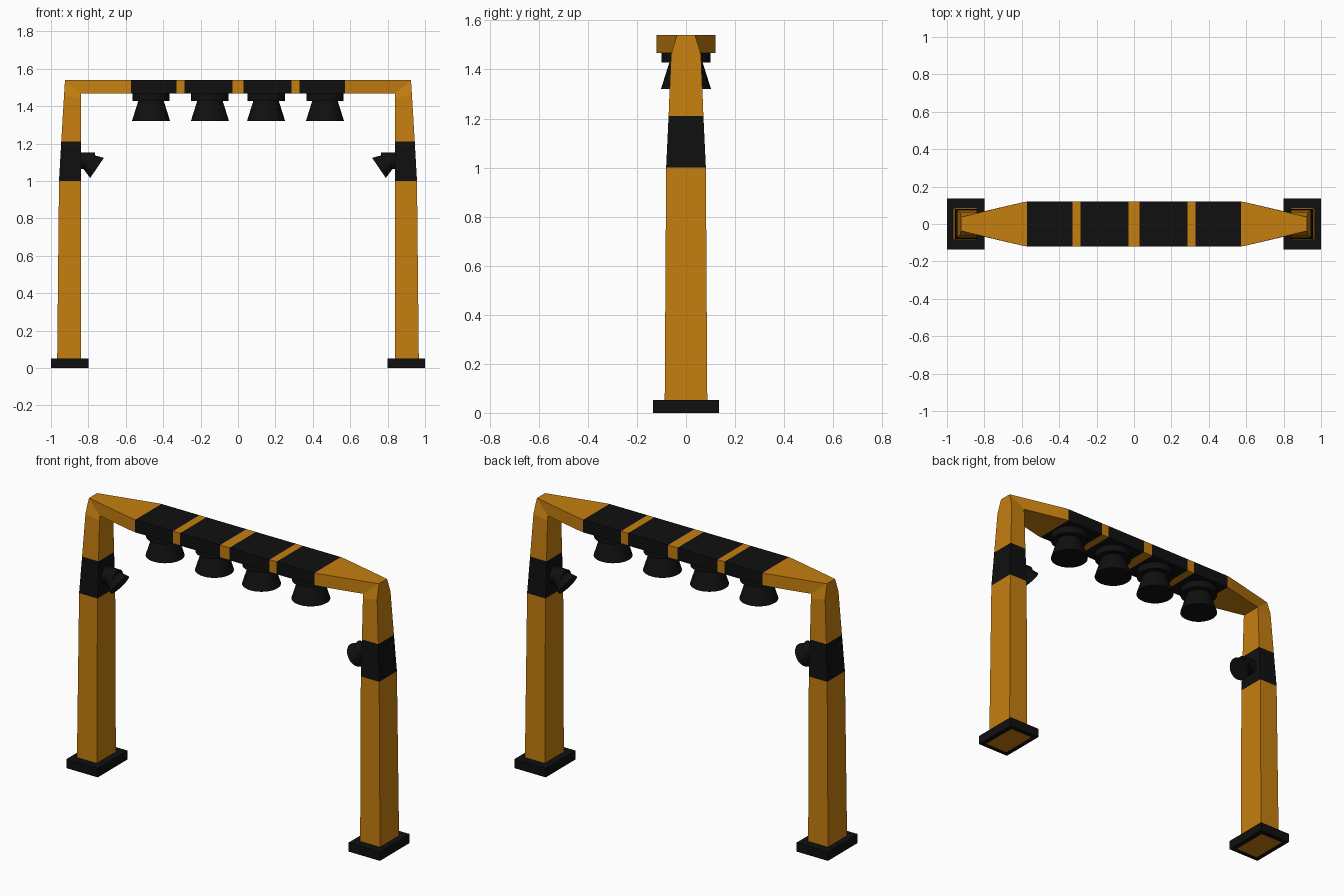
import bpy, bmesh, math
from mathutils import Vector, Matrix

cube = bpy.data.objects.get("Cube")
if cube:
    bpy.data.objects.remove(cube, do_unlink=True)


def make_material(name, colour):
    mat = bpy.data.materials.new(name)
    mat.use_nodes = True
    mat.diffuse_color = colour
    bsdf = next(n for n in mat.node_tree.nodes if n.type == 'BSDF_PRINCIPLED')
    bsdf.inputs["Base Color"].default_value = colour
    return mat


ORANGE, BLACK = 0, 1
MATERIALS = [make_material("amber orange", (0.56, 0.21, 0.005, 1)),
             make_material("black", (0.005, 0.005, 0.005, 1))]


def finish(name, bm, smooth=False):
    bmesh.ops.recalc_face_normals(bm, faces=bm.faces)
    mesh = bpy.data.meshes.new(name)
    bm.to_mesh(mesh)
    bm.free()
    for mat in MATERIALS:
        mesh.materials.append(mat)
    obj = bpy.data.objects.new(name, mesh)
    bpy.context.collection.objects.link(obj)
    if smooth:
        bpy.ops.object.select_all(action='DESELECT')
        obj.select_set(True)
        bpy.context.view_layer.objects.active = obj
        bpy.ops.object.shade_smooth_by_angle(angle=math.radians(35))
    return obj


def lathe(name, profile, origin, direction, segments=32):
    """Spin (radius, distance) pairs about an axis."""
    bm = bmesh.new()
    rings = []
    for r, d in profile:
        rings.append([bm.verts.new((r * math.cos(a), r * math.sin(a), d))
                      for a in (2 * math.pi * i / segments for i in range(segments))])
    for low, high in zip(rings, rings[1:]):
        for i in range(segments):
            j = (i + 1) % segments
            bm.faces.new((low[i], low[j], high[j], high[i]))
    bm.faces.new(rings[0])
    bm.faces.new(rings[-1])
    for f in bm.faces:
        f.material_index = BLACK
    turn = Vector((0, 0, 1)).rotation_difference(Vector(direction)).to_matrix().to_4x4()
    bm.transform(Matrix.Translation(origin) @ turn)
    return finish(name, bm, smooth=True)


# Gantry frame: (inner x, z, half depth, outer x, z, half depth, colour of next span)
half = [
    (0.84, 0.02, 0.087, 0.967, 0.02, 0.087, ORANGE),
    (0.84, 1.00, 0.081, 0.957, 1.00, 0.081, BLACK),
    (0.84, 1.21, 0.071, 0.945, 1.21, 0.071, ORANGE),
    (0.84, 1.44, 0.062, 0.93, 1.46, 0.061, ORANGE),
    (0.84, 1.468, 0.059, 0.925, 1.54, 0.037, ORANGE),
]
beam = [(0.605, 0.114, ORANGE), (0.572, 0.12, BLACK), (0.33, 0.12, ORANGE),
        (0.285, 0.12, BLACK), (0.03, 0.12, ORANGE)]
half += [(x, 1.468, d, x, 1.54, d, c) for x, d, c in beam]
mirrored = [(-xi, zi, di, -xo, zo, do, c) for xi, zi, di, xo, zo, do, c in reversed(half)]

bm = bmesh.new()
sections = []
for xi, zi, di, xo, zo, do, c in half + mirrored:
    corners = ((xi, -di, zi), (xi, di, zi), (xo, do, zo), (xo, -do, zo))
    sections.append([bm.verts.new(p) for p in corners])
span_colours = [s[-1] for s in half]
span_colours += span_colours[-2::-1]
for a, b, colour in zip(sections, sections[1:], span_colours):
    for i in range(4):
        j = (i + 1) % 4
        bm.faces.new((a[i], a[j], b[j], b[i])).material_index = colour
bm.faces.new(sections[0])
bm.faces.new(sections[-1])
finish("gantry_frame", bm)

# Downlights under the beam
lamp_profile = [(0.1, 0.0), (0.1, 0.04), (0.068, 0.04), (0.102, 0.148)]
for i, x in enumerate((-0.465, -0.15, 0.15, 0.465)):
    lathe(f"beam_lamp_{i + 1}", lamp_profile, (x, 0, 1.468), (0, 0, -1))

for side, s in (("left", 1), ("right", -1)):
    # Base plate, with the end of the leg showing underneath
    bm = bmesh.new()
    bmesh.ops.create_cube(bm, size=1)
    bm.transform(Matrix.Translation((0.9 * s, 0, 0.026)) @ Matrix.Diagonal((0.2, 0.27, 0.052, 1)))
    for f in bm.faces:
        f.material_index = BLACK
    bottom = min(bm.faces, key=lambda f: f.calc_center_median().z)
    bmesh.ops.inset_individual(bm, faces=[bottom], thickness=0.04)
    bottom.material_index = ORANGE
    finish(f"{side}_base_plate", bm)

    # Angled lamp on the inner face of the leg
    lathe(f"{side}_lamp_neck", [(0.045, 0), (0.045, 0.08)], (0.845 * s, 0, 1.108), (-s, 0, 0))
    lathe(f"{side}_leg_lamp", [(0.04, 0), (0.065, 0.073)],
          (0.814 * s, 0, 1.111), (-0.826 * s, 0, -0.563))
